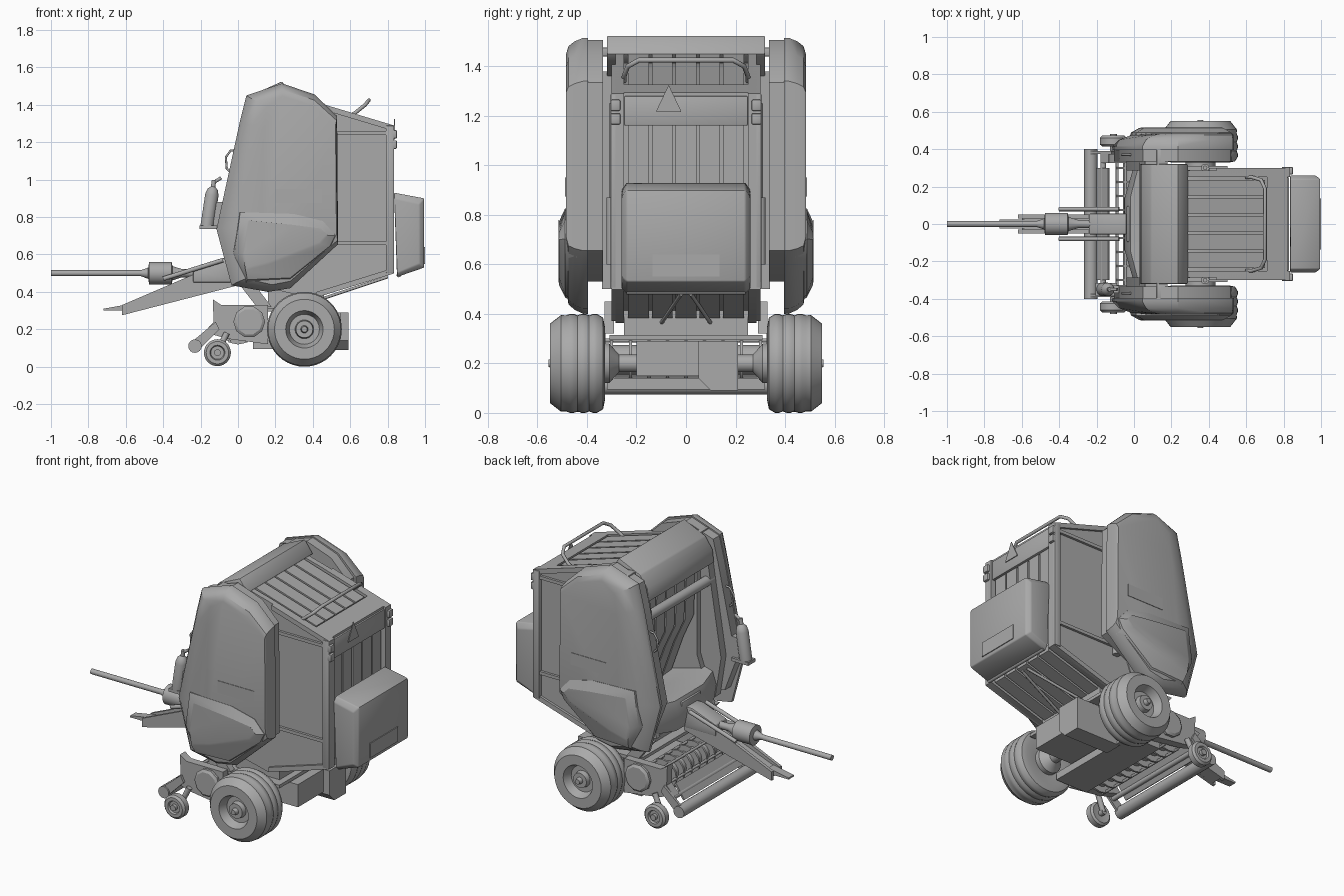
import bpy, bmesh, math
from mathutils import Matrix, Vector

old = bpy.data.objects.get("Cube")
if old:
    bpy.data.objects.remove(old, do_unlink=True)

tone = (.4, .4, .4, 1)
grey = bpy.data.materials.new("plain grey")
grey.use_nodes = True
grey.diffuse_color = tone
grey.node_tree.nodes["Principled BSDF"].inputs["Base Color"].default_value = tone


def finish(name, bm, bevel=0):
    """Turn a bmesh into a shaded grey object, softening its sharp edges."""
    bmesh.ops.recalc_face_normals(bm, faces=bm.faces)
    if bevel:
        edges = [edge for edge in bm.edges if edge.calc_face_angle(0) > .5]
        bmesh.ops.bevel(bm, geom=edges, offset=bevel, segments=2, profile=.5,
                        affect='EDGES', clamp_overlap=True)
    mesh = bpy.data.meshes.new(name)
    bm.to_mesh(mesh)
    bm.free()
    mesh.materials.append(grey)
    mesh.shade_smooth()
    mesh.set_sharp_from_angle(angle=math.radians(35))
    obj = bpy.data.objects.new(name, mesh)
    bpy.context.scene.collection.objects.link(obj)


def skin(name, rings, bevel=0):
    """Join a stack of equal rings of points and cap both ends."""
    bm = bmesh.new()
    loops = [[bm.verts.new(point) for point in ring] for ring in rings]
    for lower, upper in zip(loops, loops[1:]):
        for i in range(len(lower)):
            bm.faces.new((lower[i - 1], lower[i], upper[i], upper[i - 1]))
    bm.faces.new(loops[0])
    bm.faces.new(loops[-1])
    finish(name, bm, bevel)


def loft(name, sections, bevel=0):
    """Skin outlines in x and z, each placed at its own y."""
    skin(name, [[(x, y, z) for x, z in outline] for y, outline in sections], bevel)


def prism(name, outline, start, end, bevel=0):
    loft(name, [(start, outline), (end, outline)], bevel)


def slab(name, outline, half, bevel=0):
    prism(name, outline, -half, half, bevel)


def rect(left, right, low, high):
    return [(left, low), (right, low), (right, high), (left, high)]


def strip(rule, left, right, low, high):
    """Outline of a band that follows a sloping line."""
    return [(left, rule(left) + low), (right, rule(right) + low),
            (right, rule(right) + high), (left, rule(left) + high)]


def lathe(name, profile, centre, axis, segments=32):
    """Spin (radius, distance along axis) points round an axis."""
    turn = Vector((0, 0, 1)).rotation_difference(Vector(axis)).to_matrix().to_4x4()
    place = Matrix.Translation(centre) @ turn
    angles = [math.tau * i / segments for i in range(segments)]
    skin(name, [[place @ Vector((r * math.cos(a), r * math.sin(a), h)) for a in angles]
                for r, h in profile])


def rod(name, start, end, radius, segments=16):
    along = Vector(end) - Vector(start)
    lathe(name, [(radius, 0), (radius, along.length)], start, along, segments)


def crossbar(name, x, z, half, radius):
    rod(name, (x, -half, z), (x, half, z), radius)


def tube(name, points, radius):
    """Bent pipe through points."""
    curve = bpy.data.curves.new(name, 'CURVE')
    curve.dimensions = '3D'
    curve.bevel_depth, curve.bevel_resolution, curve.use_fill_caps = radius, 2, True
    spline = curve.splines.new('POLY')
    spline.points.add(len(points) - 1)
    for point, place in zip(spline.points, points):
        point.co = (*place, 1)
    curve.materials.append(grey)
    obj = bpy.data.objects.new(name, curve)
    bpy.context.scene.collection.objects.link(obj)


def roof(x):
    return 1.54 - .3 * x


def belly(x):
    return .24 + .31 * x


def shrink(outline, front, rear, up, down):
    """Pull an outline towards its middle, by a factor for each side."""
    mid_x, mid_z = .24, .95
    return [(mid_x + (x - mid_x) * (rear if x > mid_x else front),
             mid_z + (z - mid_z) * (up if z > mid_z else down)) for x, z in outline]


soft, thin, back, core_back = .006, .012, .835, .8

# Bale chamber: recessed core, top cover and front roller
core_top = strip(roof, .4, core_back, -.03, -.03)[:2]
core_base = strip(belly, .4, core_back, .03, .03)[2:]
core = [(.12, 1.37), (.25, 1.42)] + core_top + core_base + [(0, .47), (.28, .6), (.2, .85), (.13, 1)]
slab("bale_chamber", core, .26)
cover = [(.03, 1.31), (.04, 1.39), (.09, 1.46), (.235, 1.525), (.29, 1.45), (.25, 1.42), (.12, 1.35)]
slab("top_cover", cover, .32, soft)
crossbar("front_roller", .06, 1.2, .33, .03)

# Belts on the top, back, underside and front
belts = {"top_belt": strip(roof, .28, .7, -.05, -.005),
         "back_belt": rect(.79, .815, .5, 1.16),
         "bottom_belt": strip(belly, .42, .82, 0, .04),
         "front_belt": [(.14, 1.36), (.1, 1.36), (.11, 1), (.18, .85), (.27, .6), (.3, .6), (.15, 1)]}
for i in range(-2, 3):
    for name, outline in belts.items():
        prism(name, outline, i * .096 - .042, i * .096 + .042)

# Tailgate panels, sign and rail
slab("back_upper_panel", rect(.79, .83, 1.16, 1.28), .25, soft)
slab("top_rear_panel", strip(roof, .71, .82, -.05, 0), .25)
tailbox = [(.835, .93), (.995, .9), (.995, .53), (.85, .48)]
tailbox_end = [(.835, .9), (.97, .87), (.97, .55), (.85, .5)]
loft("rear_box", [(-.26, tailbox_end), (-.24, tailbox), (.24, tailbox), (.26, tailbox_end)], soft)
slab("number_plate", rect(.97, 1, .55, .64), .135)
crossbar("rear_box_bar", .86, .49, .24, thin)
sign_foot, sign_tip = rect(back, .84, 1.215, 1.22), rect(back, .84, 1.215, 1.325)
loft("warning_triangle", [(-.12, sign_foot), (-.07, sign_tip), (-.02, sign_foot)])
half_rail = [(.6, .25, 1.34), (.63, .25, 1.36), (.68, .235, 1.4), (.7, .19, 1.425)]
other_rail = [(x, -y, z) for x, y, z in reversed(half_rail)]
tube("top_rail", half_rail + other_rail, .01)

# Outlines shared by both sides
wall_top = strip(roof, .4, back, 0, 0)[:2]
wall_base = strip(belly, .4, back, 0, 0)[2:]
wall = [(.1, 1.4), (.25, 1.46)] + wall_top + wall_base + [(0, .46), (.1, .75)]
shield = [(.045, 1.45), (.235, 1.515), (.41, 1.455), (.53, 1.34), (.535, .655),
          (.28, .42), (.16, .4), (-.035, .435), (-.115, .735), (.01, 1.31)]
inner = [(x, max(z, .53)) for x, z in shrink(shield, .98, .95, .985, 1)]
pod_base = [(0, .82), (.3, .81), (.46, .77), (.53, .69), (.5, .63), (.28, .45), (.04, .44), (-.03, .6)]
pod_top = [(.05, .775), (.3, .75), (.45, .73), (.48, .7), (.44, .655), (.16, .545), (.04, .515), (.025, .6)]
frame = [(0, .5), (.12, .5), (.14, 1.38), (.06, 1.38), (-.04, .75)]
cheek = [(-.18, .185), (-.13, .24), (-.135, .36), (-.09, .33), (.16, .33), (.16, .12), (-.06, .15)]
tyre = [(.09, .34), (.15, .328), (.185, .335)]
tyre += [(.194 if k % 3 == 2 else .2, .36 + k * .0155) for k in range(9)]
tyre += [(.195, .505), (.16, .55), (.1, .55), (.08, .5), (.05, .5), (.045, .53), (.02, .53), (.015, .555)]
gauge_tyre = [(.03, .42), (.06, .415), (.072, .425), (.072, .46), (.06, .472), (.04, .472), (.035, .46)]
wheel_centre = (.355, 0, .2)

for s in (-1, 1):
    side = (0, s, 0)
    prism("chamber_wall", wall, s * .25, s * .285)
    prism("front_frame", frame, s * .285, s * .34)

    # Shield with its plate, inner panel and lower pod
    loft("side_shield", [(s * .395, shield), (s * .415, shield),
                         (s * .45, shrink(shield, .9, .995, .975, .97)),
                         (s * .475, shrink(shield, .72, .99, .94, .93)),
                         (s * .485, shrink(shield, .45, .97, .88, .8))])
    prism("shield_plate", rect(.2, .45, .875, .95), s * .48, s * .488)
    prism("shield_inner_panel", inner, s * .335, s * .4)
    loft("lower_pod", [(s * .44, pod_base), (s * .488, shrink(pod_base, .95, .97, 1, .95)),
                       (s * .512, pod_top), (s * .515, shrink(pod_top, .95, .97, 1, .96))])
    prism("shield_hinge", rect(.12, .18, 1.44, 1.475), s * .3, s * .4, soft)

    # Tailgate post, ribs, lamps, cylinder and brace
    prism("rear_post", rect(.79, back, .5, 1.29), s * .27, s * .305, soft)
    prism("top_edge_rib", strip(roof, .44, back, -.03, 0), s * .27, s * .3)
    prism("bottom_edge_rib", strip(belly, .42, back, 0, .03), s * .27, s * .3)
    for z in (.65, 1.24):
        prism("side_rib", rect(.4, .82, z, z + .02), s * .27, s * .3)
    for z in (1.165, 1.22):
        prism("rear_lamp", rect(.82, .85, z, z + .045), s * .265, s * .305, soft)
    rod("lift_cylinder", (.38, s * .3, .6), (.38, s * .3, .87), .022)
    rod("cylinder_rod", (.38, s * .3, .87), (.38, s * .3, 1.25), thin)
    rod("rear_brace", (.8, s * .02, .48), (.38, s * .115, .34), .008)
    handle = [(0, 1.16), (-.04, 1.155), (-.065, 1.12), (-.06, 1.06), (-.04, 1.04)]
    tube("grab_handle", [(x, s * .37, z) for x, z in handle], soft)

    # Road wheel with grooved tyre, recessed rim and hub
    lathe("road_wheel", tyre, wheel_centre, side, segments=40)
    lathe("wheel_hub", [(.035, .2), (.035, .27), (.08, .31), (.08, .345)], wheel_centre, side)

    # Pickup cheek, gauge wheel and strut
    prism("pickup_cheek", cheek, s * .325, s * .375)
    lathe("cheek_disc", [(.085, .37), (.085, .39), (.07, .4)], (.06, 0, .24), side, segments=10)
    rod("gauge_arm", (-.06, s * .39, .18), (-.11, s * .4, .075), .016)
    rod("gauge_axle", (-.11, s * .39, .075), (-.11, s * .48, .075), .018)
    lathe("gauge_wheel", gauge_tyre, (-.11, 0, .075), side)
    prism("guard_arm", [(-.25, .13), (-.22, .08), (-.1, .2), (-.12, .24)], s * .375, s * .39)
    prism("chassis_strut", [(0, .45), (.08, .45), (.18, .32), (.1, .32)], s * .29, s * .33)

    # Drawbar arm and cylinder
    rod("drawbar_cylinder", (-.4, s * .08, .47), (-.08, s * .08, .57), thin)
    arm = [(-.62, .275), (-.62, .33), (-.2, .51), (-.02, .56), (-.02, .43)]
    prism("drawbar_arm", arm, s * .03, s * .05)

# Chassis, axle and underside boxes
crossbar("axle", .355, .2, .3, .03)
slab("chassis_deck", rect(.1, .5, .295, .315), .31)
slab("chassis_block", rect(.16, .46, .31, .42), .25)
slab("floor_pan", rect(.08, .3, .095, .14), .32)
prism("axle_box", rect(.28, .55, .15, .29), -.2, .05)
deep_box = rect(.28, .59, .09, .29)
loft("storage_box", [(.05, rect(.28, .59, .14, .29)), (.1, deep_box), (.21, deep_box)])

# Pickup reel with tine bars, and the crop guard in front
reel_x, reel_z, reel_radius = 0, .215, .09
crossbar("pickup_reel", reel_x, reel_z, .33, .06)
for k in range(6):
    angle = math.tau * k / 6
    crossbar("tine_bar", reel_x + reel_radius * math.cos(angle),
             reel_z + reel_radius * math.sin(angle), .33, .008)
for k in range(-4, 5):
    y = k * .075
    rod("reel_band", (reel_x, y - soft, reel_z), (reel_x, y + soft, reel_z), reel_radius + soft)
crossbar("crop_roller", -.23, .11, .4, .036)
crossbar("guard_bar", -.165, .17, .39, .015)
slab("guard_plate", [(-.2, .14), (-.19, .135), (-.13, .22), (-.14, .23)], .3)

# Front block, drawbar, hitch, gearbox and drive shaft
block = [(-.03, .46), (-.05, .56), (-.02, .64), (.06, .66), (.3, .6), (.25, .46)]
block_end = shrink(block, .85, 1, 1, .95)
loft("front_block", [(-.29, block_end), (-.14, block), (.14, block), (.29, block_end)])
slab("drawbar", [(-.6, .28), (-.6, .32), (-.22, .47), (0, .5), (0, .44)], .03)
slab("hitch_tongue", [(-.72, .3), (-.72, .31), (-.58, .335), (-.58, .3)], .025)
slab("gearbox", [(-.24, .45), (-.24, .52), (-.08, .58), (0, .58), (0, .45)], .055, soft)
slab("gearbox_flange", rect(-.04, 0, .5, .62), .095, soft)
shaft = [(.016, -1), (.016, -.52), (.03, -.48), (.06, -.475), (.06, -.355), (.038, -.35), (.022, -.3), (.022, -.2)]
lathe("drive_shaft", shaft, (0, 0, .5), (1, 0, 0))

# Fire extinguisher on its bracket
bottle = [(.036, 0), (.036, .17), (.028, .2), (thin, .215), (thin, .25)]
lathe("extinguisher", bottle, (-.165, -.35, .75), (.15, 0, 1))
rod("extinguisher_lever", (-.13, -.35, .985), (-.09, -.35, 1.01), .009)
prism("extinguisher_bracket", rect(-.205, -.09, .735, .755), -.385, -.315)
prism("bracket_back", rect(-.13, -.08, .74, .88), -.37, -.33)
